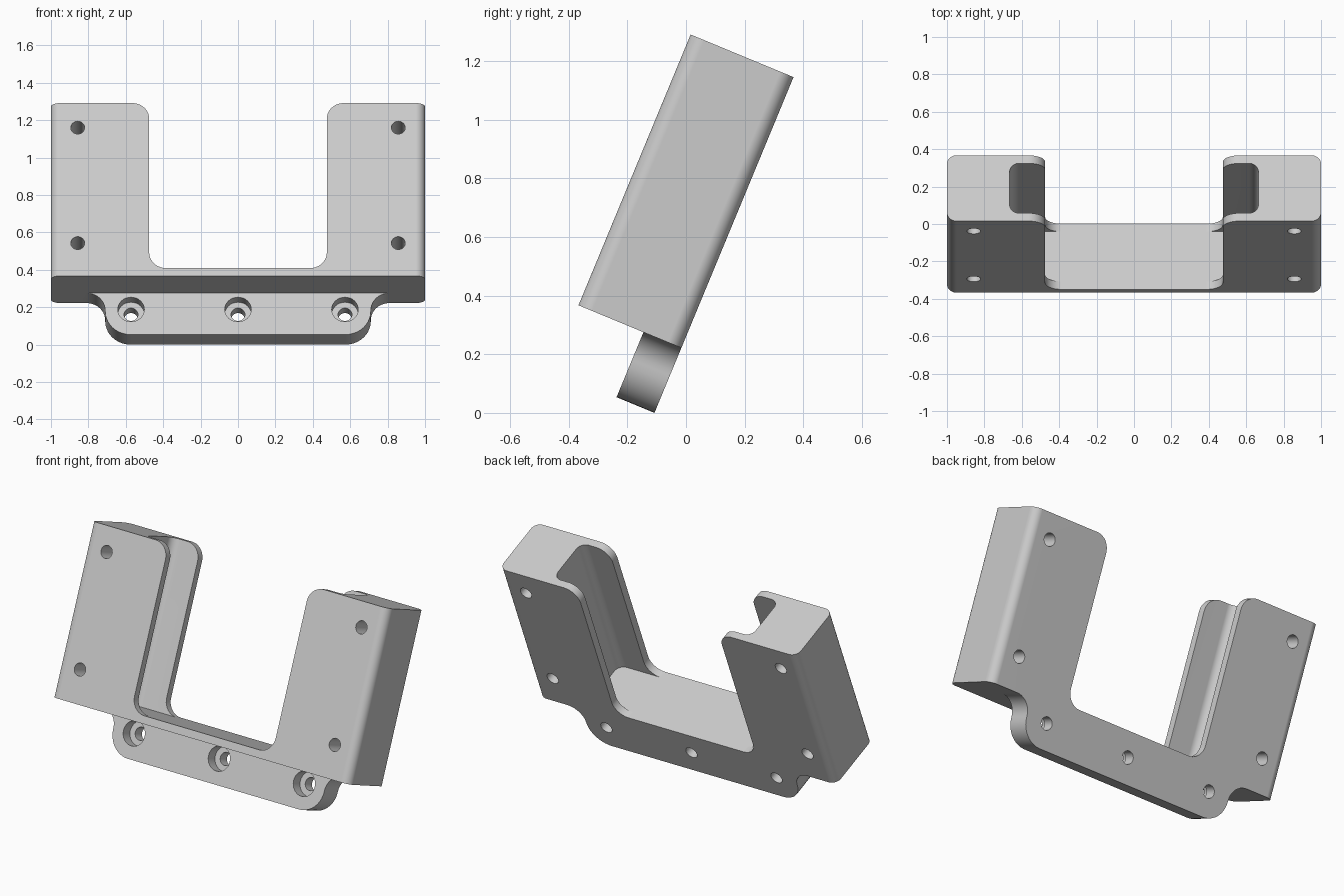
import bpy, bmesh, math
from mathutils import Vector, Matrix

cube = bpy.data.objects.get("Cube")
if cube:
    bpy.data.objects.remove(cube, do_unlink=True)

TILT = math.radians(22.5)
DEPTH, TAB_DEPTH, WALL = 0.38, 0.14, 0.046
FLOOR, TAB_DROP = 0.045, 0.24

grey = bpy.data.materials.new("light grey plastic")
grey.use_nodes = True
colour = (0.6, 0.6, 0.6, 1)
grey.diffuse_color = colour
grey.node_tree.nodes["Principled BSDF"].inputs["Base Color"].default_value = colour


def fillet(corners, steps=10):
    """Turn (a, b, radius) corners into a closed outline with round corners."""
    out = []
    for i, (a, b, r) in enumerate(corners):
        p = Vector((a, b))
        if r == 0:
            out.append(p)
            continue
        to_prev = (Vector(corners[i - 1][:2]) - p).normalized()
        to_next = (Vector(corners[(i + 1) % len(corners)][:2]) - p).normalized()
        centre = p + (to_prev + to_next) * r      # right-angled corners
        for k in range(steps + 1):
            t = math.pi / 2 * k / steps
            out.append(centre - to_next * r * math.cos(t) - to_prev * r * math.sin(t))
    return out


def mirrored(half):
    """Complete a right-hand half outline with its mirror image."""
    return half + [(-x, b, r) for x, b, r in reversed(half)]


def prism(name, outline, to_3d, direction):
    """Extrude a flat outline into a solid."""
    bm = bmesh.new()
    face = bm.faces.new([bm.verts.new(to_3d(p)) for p in outline])
    ext = bmesh.ops.extrude_face_region(bm, geom=[face])["geom"]
    bmesh.ops.translate(bm, vec=direction, verts=[g for g in ext if isinstance(g, bmesh.types.BMVert)])
    bmesh.ops.recalc_face_normals(bm, faces=bm.faces)
    return add_object(name, bm)


def add_object(name, bm):
    mesh = bpy.data.meshes.new(name)
    bm.to_mesh(mesh)
    bm.free()
    mesh.materials.append(grey)
    obj = bpy.data.objects.new(name, mesh)
    bpy.context.collection.objects.link(obj)
    return obj


def upright(y):
    return lambda p: (p.x, y, p.y)


def drill(x, z, radius, y_front, y_back):
    bm = bmesh.new()
    place = Matrix.Translation((x, (y_front + y_back) / 2, z)) @ Matrix.Rotation(math.pi / 2, 4, "X")
    bmesh.ops.create_cone(bm, cap_ends=True, segments=32, radius1=radius, radius2=radius,
                          depth=y_back - y_front, matrix=place)
    return add_object("drill_cutter", bm)


def combine(target, tool, operation):
    mod = target.modifiers.new(operation.lower(), "BOOLEAN")
    mod.operation, mod.solver, mod.object = operation, "EXACT", tool
    bpy.context.view_layer.objects.active = target
    bpy.ops.object.modifier_apply(modifier=mod.name)
    bpy.data.objects.remove(tool, do_unlink=True)


# U-shaped body: block with round upright edges
block = mirrored([(1, 0, 0.05), (1, -DEPTH, 0.05)])
bracket = prism("tilted_bracket", fillet(block), lambda p: (p.x, p.y, 0), (0, 0, 1))

# Open slot between the arms, flaring out at the round arm tips
slot = mirrored([(0.475, FLOOR, 0.09), (0.475, 1, 0.09), (0.7, 1, 0), (0.7, 1.2, 0)])
combine(bracket, prism("slot_cutter", fillet(slot), upright(-0.5), (0, 0.6, 0)), "DIFFERENCE")

# Channel inside both arms, leaving thin front and back walls
channel = mirrored([(0.665, -WALL, 0.05), (0.665, WALL - DEPTH, 0.05)])
combine(bracket, prism("channel_cutter", fillet(channel), lambda p: (p.x, p.y, FLOOR), (0, 0, 1.2)),
        "DIFFERENCE")

# Mounting tab below the body
tab = mirrored([(0.83, 0.03, 0), (0.83, 0, 0), (0.71, 0, 0.1), (0.71, -TAB_DROP, 0.135)])
combine(bracket, prism("mounting_tab", fillet(tab), upright(-TAB_DEPTH), (0, TAB_DEPTH, 0)), "UNION")

# Through holes in the arms
for x in (-0.857, 0.857):
    for z in (0.19, 0.858):
        combine(bracket, drill(x, z, 0.037, -0.5, 0.1), "DIFFERENCE")

# Counterbored holes in the tab
for x in (-0.572, 0, 0.572):
    combine(bracket, drill(x, -0.095, 0.037, -0.25, 0.1), "DIFFERENCE")
    combine(bracket, drill(x, -0.095, 0.071, -0.3, -TAB_DEPTH / 2), "DIFFERENCE")

# Lean the bracket back and stand it on the ground
bracket.rotation_euler.x = -TILT
bracket.location = (0, (DEPTH * math.cos(TILT) - math.sin(TILT)) / 2, TAB_DROP * math.cos(TILT))

bpy.ops.object.select_all(action="DESELECT")
bracket.select_set(True)
bpy.context.view_layer.objects.active = bracket
bpy.ops.object.shade_smooth_by_angle(angle=math.radians(30))
weighted = bracket.modifiers.new("even_shading", "WEIGHTED_NORMAL")
weighted.keep_sharp = True
